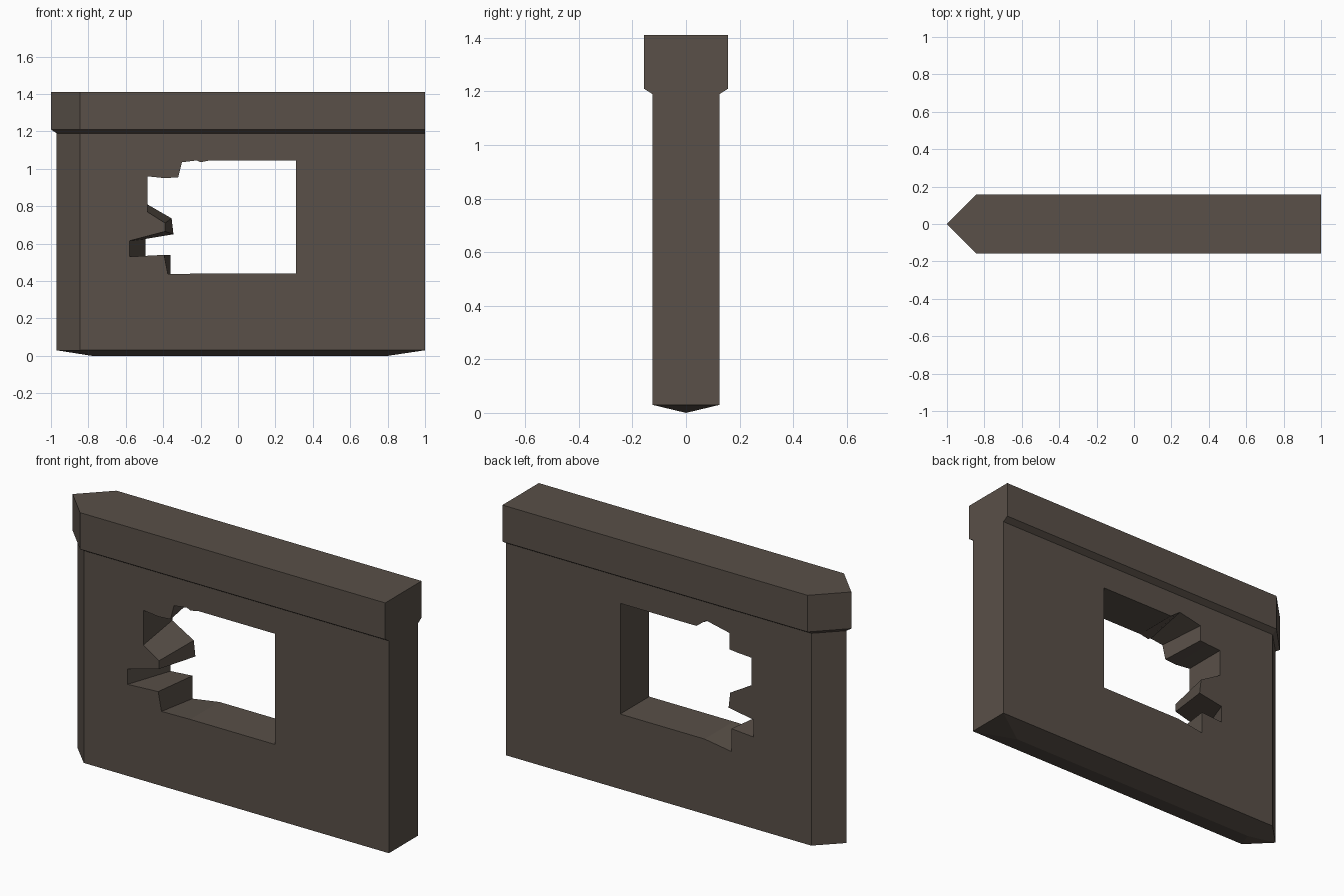
import bpy, bmesh

if "Cube" in bpy.data.objects:
    bpy.data.objects.remove(bpy.data.objects["Cube"])

stone = bpy.data.materials.new("dark brown stone")
stone.diffuse_color = (0.10, 0.08, 0.065, 1)
stone.use_nodes = True
stone.node_tree.nodes["Principled BSDF"].inputs["Base Color"].default_value = stone.diffuse_color


def plan(bm, half, tip, z):
    """Wall outline from above: square right end, pointed left end."""
    shoulder = -0.845
    pts = [(1, -half), (1, half), (shoulder, half), (tip, 0), (shoulder, -half)]
    return [bm.verts.new((x, y, z)) for x, y in pts]


def side_faces(bm, low, high, skip=()):
    n = len(low)
    for i in range(n):
        if i not in skip:
            j = (i + 1) % n
            bm.faces.new((low[i], low[j], high[j], high[i]))


def finish(bm, name):
    bmesh.ops.recalc_face_normals(bm, faces=bm.faces[:])
    mesh = bpy.data.meshes.new(name)
    bm.to_mesh(mesh)
    bm.free()
    mesh.materials.append(stone)
    obj = bpy.data.objects.new(name, mesh)
    bpy.context.collection.objects.link(obj)


# Wall slab with a broken opening
bm = bmesh.new()
low, high = plan(bm, 0.125, -0.97, 0.03), plan(bm, 0.125, -0.97, 1.19)
side_faces(bm, low, high, skip=(1, 4))
bm.faces.new(high)

# Hipped underside
r, l = bm.verts.new((0.8, 0, 0)), bm.verts.new((-0.78, 0, 0))
bm.faces.new((low[0], low[1], r))
bm.faces.new((low[1], low[2], l, r))
bm.faces.new((low[2], low[3], l))
bm.faces.new((low[3], low[4], l))
bm.faces.new((low[4], low[0], r, l))

# Opening outlines (x, z) on the front and back faces
front = [(0.31, 0.44), (0.31, 1.045), (-0.15, 1.045), (-0.20, 1.035),
         (-0.22, 1.045), (-0.30, 1.035), (-0.32, 0.955), (-0.39, 0.95),
         (-0.485, 0.96), (-0.485, 0.77), (-0.39, 0.71), (-0.39, 0.665),
         (-0.58, 0.615), (-0.58, 0.53), (-0.395, 0.54), (-0.375, 0.437),
         (-0.20, 0.44)]
back = [(0.31, 0.44), (0.31, 1.045), (-0.15, 1.045), (-0.19, 1.075),
        (-0.21, 1.09), (-0.35, 1.06), (-0.35, 0.97), (-0.40, 0.965),
        (-0.485, 0.96), (-0.485, 0.81), (-0.355, 0.735), (-0.345, 0.65),
        (-0.495, 0.625), (-0.495, 0.53), (-0.362, 0.54), (-0.362, 0.415),
        (-0.20, 0.44)]
f = [bm.verts.new((x, -0.125, z)) for x, z in front]
b = [bm.verts.new((x, 0.125, z)) for x, z in back]
side_faces(bm, f, b)


def fill(hole, i, j, y):
    """Fill a wall face around its opening."""
    loops = [hole, [low[i], low[j], high[j], high[i]]]
    edges = []
    for loop in loops:
        for k, v in enumerate(loop):
            w = loop[(k + 1) % len(loop)]
            edges.append(bm.edges.get((v, w)) or bm.edges.new((v, w)))
    bmesh.ops.triangle_fill(bm, use_beauty=True, use_dissolve=False,
                            edges=edges, normal=(0, y, 0))


fill(f, 4, 0, -1)
fill(b, 1, 2, 1)
finish(bm, "wall_slab")

# Overhanging coping with a sloped lower lip
bm = bmesh.new()
a = plan(bm, 0.125, -0.97, 1.19)
c = plan(bm, 0.157, -1.0, 1.21)
d = plan(bm, 0.157, -1.0, 1.41)
side_faces(bm, a, c)
side_faces(bm, c, d)
bm.faces.new(a[::-1])
bm.faces.new(d)
finish(bm, "top_coping")
